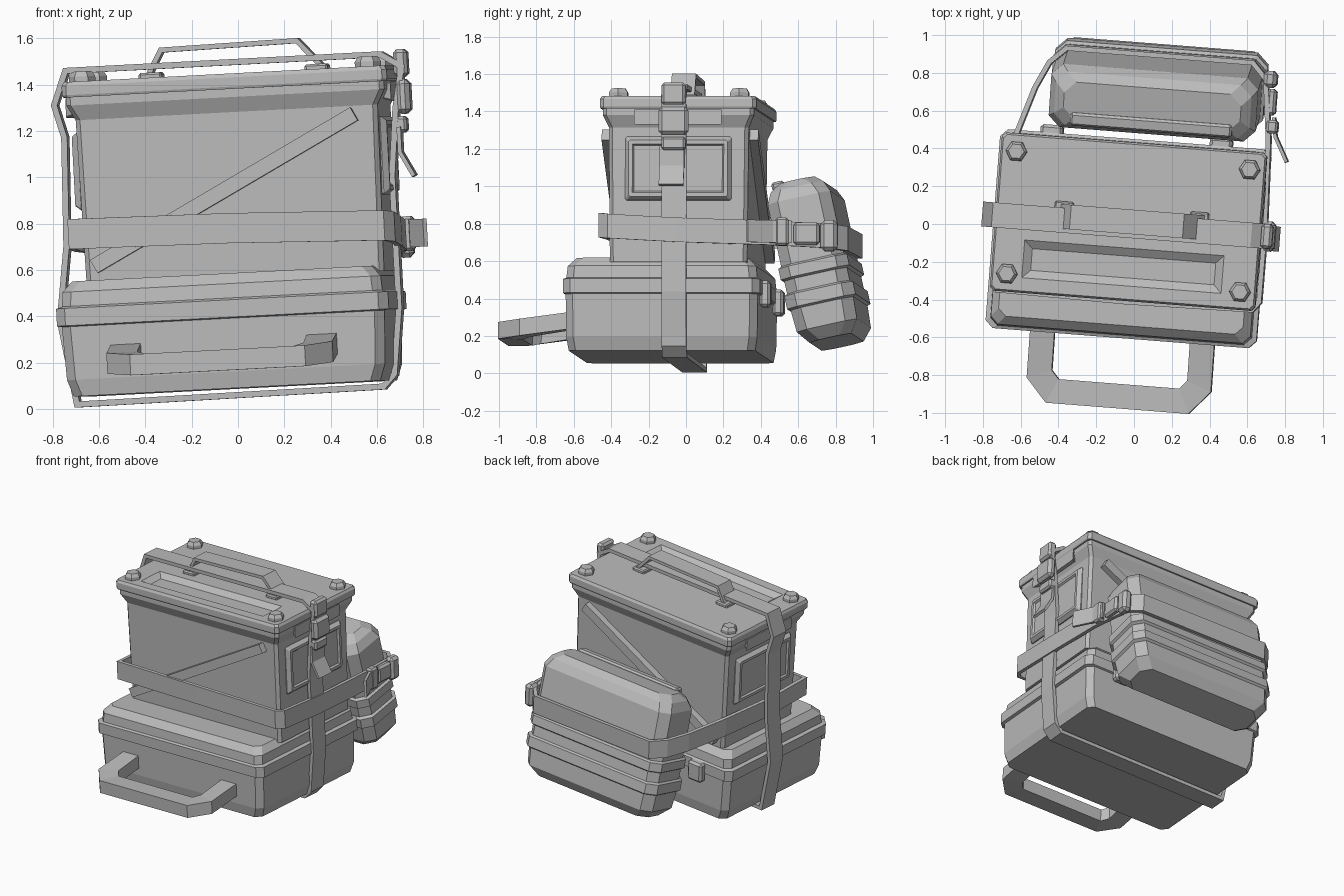
import bpy, bmesh
from math import radians, cos, sin, pi
from mathutils import Matrix, Vector

if "Cube" in bpy.data.objects:
    bpy.data.objects.remove(bpy.data.objects["Cube"])

grey = bpy.data.materials.new("plain_grey")
grey.use_nodes = True
grey.diffuse_color = (0.5, 0.5, 0.5, 1)
grey.node_tree.nodes["Principled BSDF"].inputs["Base Color"].default_value = (0.5, 0.5, 0.5, 1)

# The whole stack leans slightly and is turned a little
ROOT = Matrix.Rotation(radians(-4.5), 4, 'Z') @ Matrix.Rotation(radians(-3), 4, 'Y')
X, Y, Z = Vector((1, 0, 0)), Vector((0, 1, 0)), Vector((0, 0, 1))
T = Matrix.Translation


def finish(name, bm, matrix=Matrix()):
    bmesh.ops.recalc_face_normals(bm, faces=bm.faces[:])
    bm.transform(ROOT @ matrix)
    mesh = bpy.data.meshes.new(name)
    bm.to_mesh(mesh)
    bm.free()
    mesh.materials.append(grey)
    obj = bpy.data.objects.new(name, mesh)
    bpy.context.collection.objects.link(obj)
    return obj


def bridge(bm, loops, closed=False):
    """Skin a list of vertex loops; cap the ends unless closed."""
    n = len(loops[0])
    pairs = list(zip(loops, loops[1:])) + ([(loops[-1], loops[0])] if closed else [])
    for a, b in pairs:
        for i in range(n):
            j = (i + 1) % n
            bm.faces.new((a[i], a[j], b[j], b[i]))
    if not closed:
        bm.faces.new(loops[0][::-1])
        bm.faces.new(loops[-1])


def stack(rings, c):
    """Box-like body from (half x, half y, z) rings with cut corners."""
    bm = bmesh.new()
    loops = []
    for hx, hy, z in rings:
        pts = [(hx, -hy + c), (hx, hy - c), (hx - c, hy), (c - hx, hy),
               (-hx, hy - c), (-hx, c - hy), (c - hx, -hy), (hx - c, -hy)]
        loops.append([bm.verts.new((x, y, z)) for x, y in pts])
    bridge(bm, loops)
    return bm


def recess(bm, x0, x1, y0, y1, taper, depth):
    """Sink a tapered tray into the top face."""
    for co, no in (((x0, 0, 0), X), ((x1, 0, 0), X), ((0, y0, 0), Y), ((0, y1, 0), Y)):
        bmesh.ops.bisect_plane(bm, geom=bm.verts[:] + bm.edges[:] + bm.faces[:], plane_co=co, plane_no=no)
    bm.normal_update()
    top = max(v.co.z for v in bm.verts)
    tray = [f for f in bm.faces if f.calc_center_median().z > top - 0.001
            and x0 < f.calc_center_median().x < x1 and y0 < f.calc_center_median().y < y1]
    bmesh.ops.inset_region(bm, faces=tray, thickness=taper, depth=-depth)


def ribbon(name, pts, axis, half, thick, closed=False):
    """Flat band of given half width along axis, following a path."""
    bm = bmesh.new()
    p = [Vector(q) for q in pts]
    n = len(p)
    loops = []
    for i in range(n):
        a = p[i] - p[i - 1] if closed or i else p[1] - p[0]
        b = p[(i + 1) % n] - p[i] if closed or i < n - 1 else a
        na, nb = a.cross(axis).normalized(), b.cross(axis).normalized()
        m = (na + nb).normalized()
        m *= thick / 2 / max(m.dot(na), 0.5)
        w = axis * half
        loops.append([bm.verts.new(p[i] + o) for o in (m + w, m - w, -m - w, w - m)])
    bridge(bm, loops, closed)
    return finish(name, bm)


def box(name, center, size, matrix=Matrix(), bevel=0.0):
    bm = bmesh.new()
    bmesh.ops.create_cube(bm, size=1, matrix=Matrix.Diagonal((*size, 1)))
    if bevel:
        bmesh.ops.bevel(bm, geom=bm.edges[:], offset=bevel, segments=1, affect='EDGES')
    return finish(name, bm, matrix @ T(center))


# Lower case with lip
finish("lower_case", stack([
    (.665, .50, .088), (.69, .512, .16), (.70, .515, .39), (.72, .528, .395), (.72, .528, .47),
    (.695, .512, .478), (.69, .505, .54), (.65, .46, .585)], .04), T((0, -.08, 0)))
for side in (-1, 1):
    box("case_hinge", (side * .45, .46, .40), (.12, .06, .14), bevel=.015)

# Carry handle on the front of the lower case
half_path = [(.425, -.57, .26), (.425, -.83, .222), (.35, -.915, .21)]
path = [(-x, y, z) for x, y, z in half_path] + half_path[::-1]
ribbon("case_handle", path, Z, .045, .13)

# Upper box body, flared under the lid
BOX = T((.045, .01, 0))
finish("box_body", stack([(.645, .368, .56), (.655, .375, 1.28), (.69, .405, 1.345), (.69, .405, 1.39)], .02), BOX)

# Lid with a sunken tray
lid = stack([(.70, .416, 1.38), (.705, .42, 1.39), (.705, .42, 1.43), (.695, .41, 1.447)], .02)
recess(lid, -.54, .52, -.34, -.14, .06, .03)
finish("box_lid", lid, BOX)

# Hex bolts in the lid corners
for sx in (-1, 1):
    for sy in (-1, 1):
        bm = bmesh.new()
        rings = [(.057, 1.44), (.057, 1.468), (.042, 1.49)]
        bridge(bm, [[bm.verts.new((r * cos(k * pi / 3), r * sin(k * pi / 3), z)) for k in range(6)]
                    for r, z in rings])
        finish("lid_bolt", bm, BOX @ T((sx * .62, sy * .325, 0)))

# Raised side panels and grips under the lid
for side in (-1, 1):
    turn = Matrix.Rotation(side * pi / 2, 4, 'Y') @ Matrix.Rotation(side * pi / 2, 4, 'Z')
    panel = stack([(.285, .17, 0), (.285, .17, .012), (.265, .15, .038)], .008)
    recess(panel, -.245, .245, -.13, .13, .012, .012)
    finish("side_panel", panel, BOX @ T((side * .645, 0, 1.06)) @ turn)
    grip = stack([(.20, .025, 0), (.235, .042, .055)], .006)
    finish("side_grip", grip, BOX @ T((side * .65, 0, 1.335)) @ turn)

# Diagonal braces front and back
for y in (-.385, .405):
    ribbon("diagonal_brace", [(-.56, y, .645), (.60, y, 1.245)], Y, .025, .065)

# Lid handle and its feet
ribbon("lid_handle", [(-.32, .01, 1.44), (-.25, .01, 1.565), (.34, .01, 1.575), (.46, .01, 1.44)], Y, .065, .022)
for x in (-.30, .42):
    box("handle_foot", (x, .01, 1.455), (.10, .16, .03), bevel=.008)

# Upright strap around both boxes
ribbon("upright_strap", [
    (-.69, -.01, .055), (.64, -.01, .063), (.69, -.01, .115), (.725, -.01, .40), (.725, -.01, .60),
    (.725, -.01, .97), (.755, -.01, 1.26), (.79, -.01, 1.44), (.70, -.01, 1.497), (-.665, -.01, 1.497),
    (-.722, -.01, 1.35), (-.685, -.01, 1.21), (-.70, -.01, .74), (-.745, -.01, .42)], Y, .066, .026, True)

# Buckle on the upright strap
box("buckle_top", (.785, -.01, 1.455), (.06, .13, .12), bevel=.015)
box("buckle_body", (.79, -.01, 1.31), (.06, .16, .15), bevel=.02)
box("buckle_end", (.77, -.01, 1.19), (.06, .13, .07), bevel=.012)
ribbon("upright_strap_tail", [(.765, -.02, 1.18), (.765, -.02, 1.07), (.82, -.02, .965)], Y, .066, .018)

# Leaning pack behind the box
PACK = T((.10, .72, .587)) @ Matrix.Rotation(radians(12.5), 4, 'X')
ribs = [(h + g, d + g, z) for a, b in ((-.25, -.16), (-.09, -.01))
        for h, d in ((.55, .172),) for z, g in ((a, 0), (a + .01, .016), (b - .01, .016), (b, 0))]
finish("pack_body", stack([(.48, .115, -.435), (.54, .165, -.37)] + ribs +
                          [(.55, .172, .33), (.52, .145, .39), (.47, .10, .43)], .06), PACK)
box("pack_grip", (.0, -.10, .42), (.86, .07, .05), PACK, .012)

# Level strap around the box and the pack
ribbon("level_strap", [
    (-.65, -.405, .79), (.03, -.415, .78), (.70, -.405, .757), (.735, -.36, .75), (.735, .0, .73),
    (.715, .50, .715), (.675, .82, .70), (.60, .90, .69), (-.39, .90, .70), (-.475, .82, .71),
    (-.54, .68, .73), (-.625, .40, .77), (-.66, .0, .78)], Z, .065, .026, True)

# Buckle and tail on the level strap
box("buckle_ring", (.73, .57, .72), (.06, .07, .15), bevel=.012)
box("buckle_clasp", (.715, .70, .71), (.05, .14, .12), bevel=.015)
box("buckle_socket", (.70, .82, .70), (.07, .09, .165), bevel=.02)
ribbon("level_strap_tail", [(.735, .62, .72), (.75, .52, .72), (.82, .39, .72)], Z, .06, .018)
